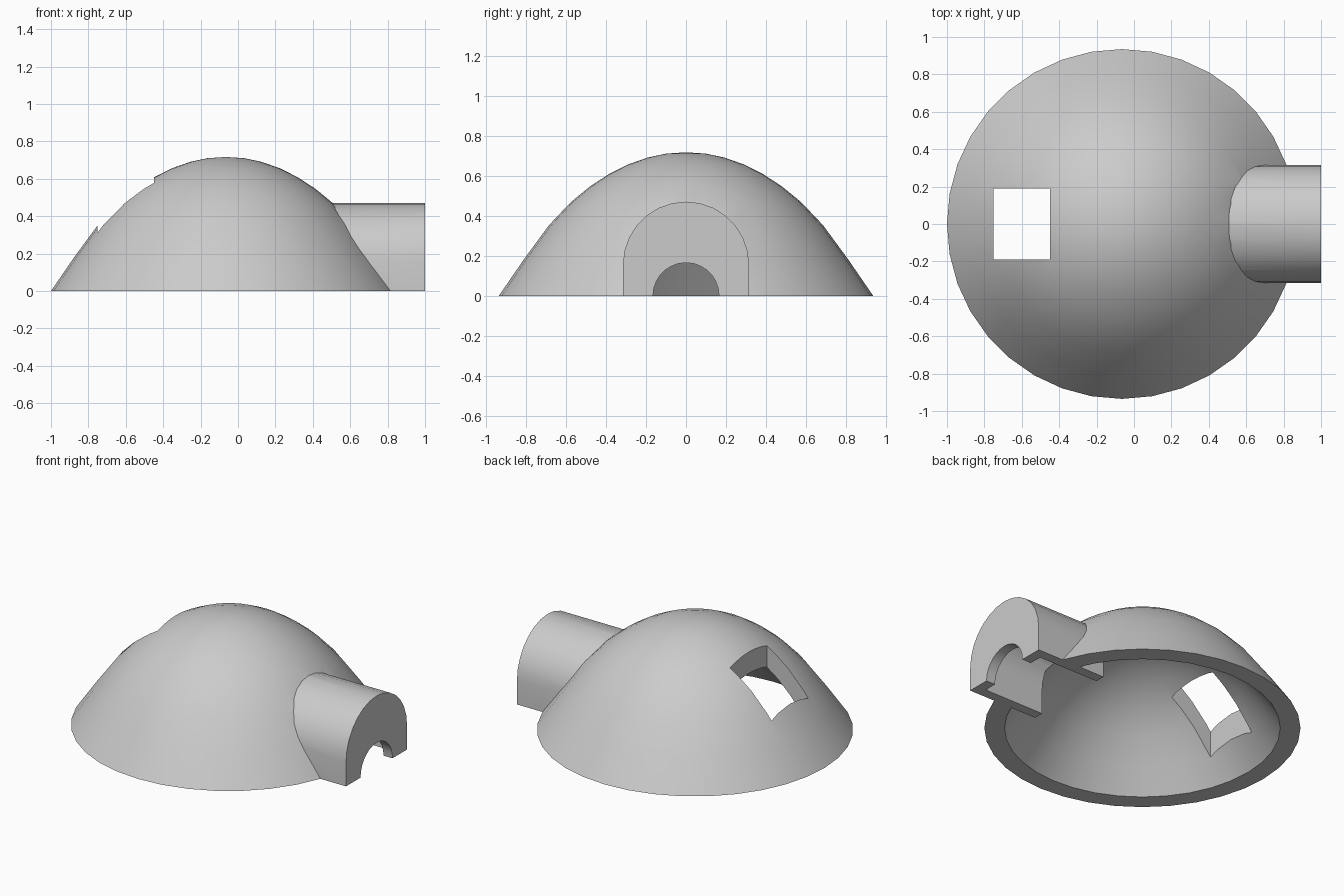
import bpy
import bmesh
from math import sin, cos, pi, radians
from mathutils import Matrix, Vector

cube = bpy.data.objects.get("Cube")
if cube:
    bpy.data.objects.remove(cube, do_unlink=True)

CENTRE_X = -0.065
mat = bpy.data.materials.new("light_grey")
mat.use_nodes = True
grey = (0.6, 0.6, 0.6, 1)
mat.diffuse_color = grey
mat.node_tree.nodes["Principled BSDF"].inputs["Base Color"].default_value = grey


def make_object(name, bm):
    bmesh.ops.recalc_face_normals(bm, faces=bm.faces)
    mesh = bpy.data.meshes.new(name)
    bm.to_mesh(mesh)
    bm.free()
    mesh.materials.append(mat)
    obj = bpy.data.objects.new(name, mesh)
    bpy.context.collection.objects.link(obj)
    return obj


def arch(name, radius, spring, x0, x1, bottom=0.0, steps=14):
    """Round-topped arch section extruded along x."""
    pts = [(radius, bottom)] if spring > bottom else []
    pts += [(radius * cos(pi * i / steps), spring + radius * sin(pi * i / steps))
            for i in range(steps + 1)]
    if spring > bottom:
        pts.append((-radius, bottom))
    bm = bmesh.new()
    face = bm.faces.new([bm.verts.new((x0, y, z)) for y, z in pts])
    ext = bmesh.ops.extrude_face_region(bm, geom=[face], use_keep_orig=True)
    moved = [g for g in ext["geom"] if isinstance(g, bmesh.types.BMVert)]
    bmesh.ops.translate(bm, verts=moved, vec=(x1 - x0, 0, 0))
    return make_object(name, bm)


def activate(obj):
    bpy.ops.object.select_all(action="DESELECT")
    obj.select_set(True)
    bpy.context.view_layer.objects.active = obj


def combine(obj, other, operation="DIFFERENCE"):
    other.hide_render = True
    mod = obj.modifiers.new("combine", "BOOLEAN")
    mod.operation = operation
    mod.solver = "EXACT"
    mod.object = other
    activate(obj)
    bpy.ops.object.modifier_apply(modifier=mod.name)
    bpy.data.objects.remove(other, do_unlink=True)


# Dome shell: outer and inner profile spun about the vertical axis
outer = [(0, 0.717), (0.1, 0.71), (0.19, 0.691), (0.29, 0.656), (0.385, 0.608),
         (0.48, 0.546), (0.575, 0.468), (0.685, 0.352), (0.81, 0.182), (0.935, 0)]
inner = [(r * 0.872, z * 0.82) for r, z in outer]
profile = outer + inner[::-1]
bm = bmesh.new()
verts = [bm.verts.new((r, 0, z)) for r, z in profile]
edges = [bm.edges.new(pair) for pair in zip(verts, verts[1:])]
bmesh.ops.spin(bm, geom=verts + edges, cent=(0, 0, 0), axis=(0, 0, 1),
               angle=2 * pi, steps=36, use_merge=False)
bmesh.ops.remove_doubles(bm, verts=bm.verts, dist=0.0005)
bmesh.ops.translate(bm, verts=bm.verts, vec=(CENTRE_X, 0, 0))
dome = make_object("dome_with_tunnel", bm)

# Entrance tunnel joined to the dome, then hollowed with a lip at the mouth
combine(dome, arch("tunnel", 0.315, 0.155, 0.5, 1.0), "UNION")
combine(dome, arch("tunnel_hollow", 0.25, 0.155, 0.2, 0.935, bottom=-0.1))
combine(dome, arch("mouth_opening", 0.165, 0.0, 0.9, 1.1, bottom=-0.1))

# Roof window cut straight down
bm = bmesh.new()
bmesh.ops.create_cube(bm, size=1, matrix=Matrix.LocRotScale(
    Vector((-0.6, 0, 0.6)), None, Vector((0.3, 0.38, 1.1))))
combine(dome, make_object("window_cutter", bm))

activate(dome)
bpy.ops.object.shade_smooth_by_angle(angle=radians(30))
